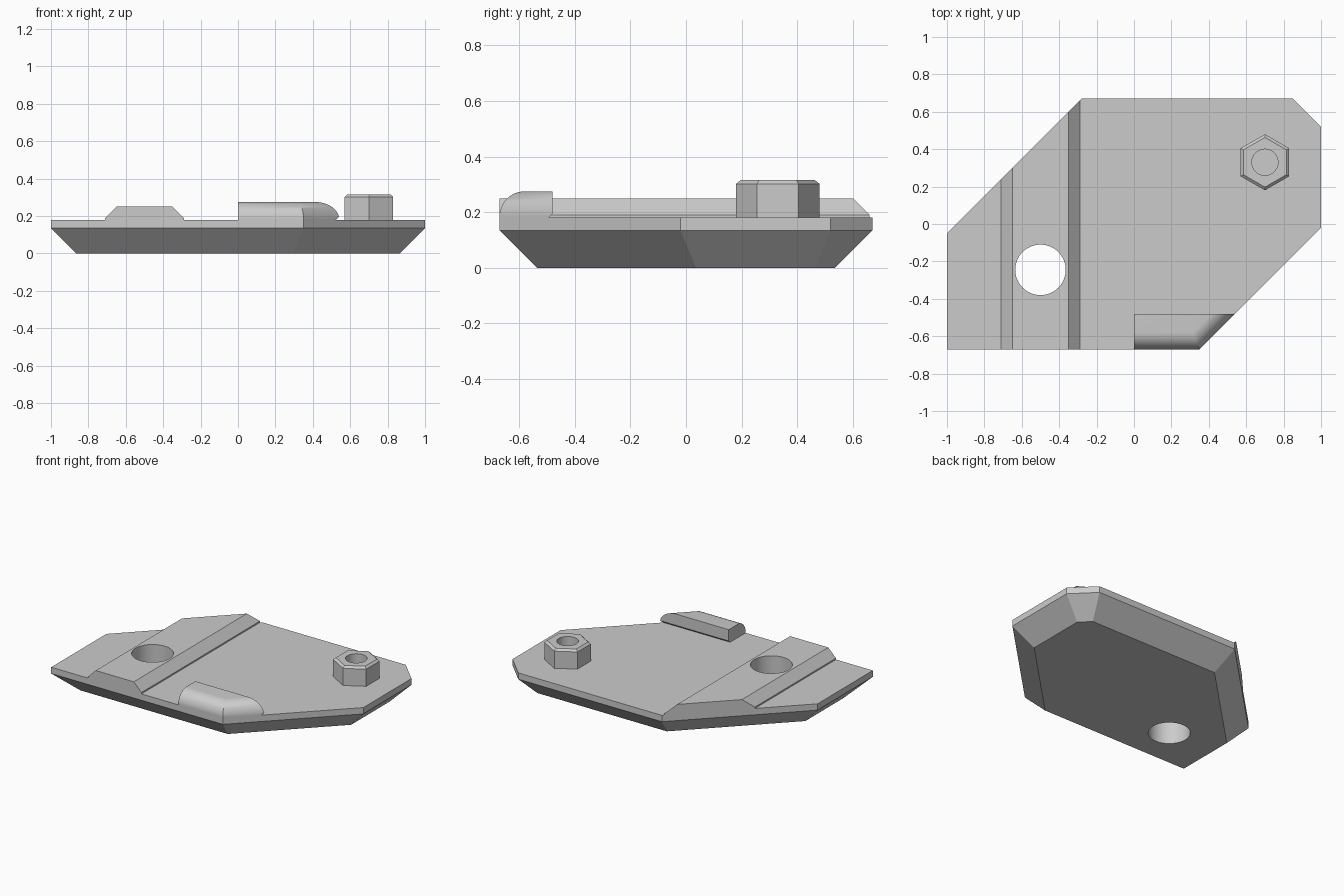
import bpy, bmesh, math
from mathutils import Vector

cube = bpy.data.objects.get("Cube")
if cube:
    bpy.data.objects.remove(cube, do_unlink=True)

grey = bpy.data.materials.new("plain grey")
grey.use_nodes = True
GREY = (0.6, 0.6, 0.6, 1)
grey.diffuse_color = GREY
grey.node_tree.nodes["Principled BSDF"].inputs["Base Color"].default_value = GREY

TOP = 0.18          # upper face of the plate
FRONT = -0.67       # front edge of the plate


def loft(name, layers):
    """Closed solid from stacked horizontal outlines: [(z, [(x, y), ...]), ...]"""
    bm = bmesh.new()
    rings = [[bm.verts.new((x, y, z)) for x, y in outline] for z, outline in layers]
    for low, high in zip(rings, rings[1:]):
        n = len(low)
        for i in range(n):
            j = (i + 1) % n
            bm.faces.new((low[i], low[j], high[j], high[i]))
    bm.faces.new(rings[0][::-1])
    bm.faces.new(rings[-1])
    bmesh.ops.recalc_face_normals(bm, faces=bm.faces[:])
    mesh = bpy.data.meshes.new(name)
    bm.to_mesh(mesh)
    bm.free()
    mesh.materials.append(grey)
    obj = bpy.data.objects.new(name, mesh)
    bpy.context.collection.objects.link(obj)
    return obj


def inset(outline, d):
    """Move every side of a counter-clockwise outline inward by d."""
    pts = [Vector(p) for p in outline]
    result = []
    for i, p in enumerate(pts):
        a = (p - pts[i - 1]).normalized()
        b = (pts[(i + 1) % len(pts)] - p).normalized()
        na, nb = Vector((-a.y, a.x)), Vector((-b.y, b.x))
        result.append(tuple(p + (na + nb) * d / (1 + na.dot(nb))))
    return result


def ring(x, y, r, n, turn=0.0):
    return [(x + r * math.cos(turn + math.tau * i / n),
             y + r * math.sin(turn + math.tau * i / n)) for i in range(n)]


def drill(objects, x, y, r):
    """Cut a round vertical hole through the given objects."""
    outline = ring(x, y, r, 48)
    cutter = loft("hole_cutter", [(-0.2, outline), (0.6, outline)])
    cutter.hide_render = True
    for obj in objects:
        mod = obj.modifiers.new("hole", 'BOOLEAN')
        mod.operation = 'DIFFERENCE'
        mod.solver = 'EXACT'
        mod.object = cutter
        bpy.context.view_layer.objects.active = obj
        bpy.ops.object.modifier_apply(modifier=mod.name)
    bpy.data.objects.remove(cutter, do_unlink=True)


# Base plate with a wide chamfer underneath
outline = [(-1, FRONT), (0.35, FRONT), (1, -0.02), (1, 0.52),
           (0.85, 0.67), (-0.28, 0.67), (-1, -0.05)]
plate = loft("base_plate", [(0, inset(outline, 0.135)), (0.135, outline), (TOP, outline)])


# Raised strip, trimmed by the slanted back left edge
def strip(half):
    left, right = -0.5 - half, -0.5 + half
    return [(left, FRONT), (right, FRONT), (right, right + 0.95), (left, left + 0.95)]


ridge = loft("raised_strip", [(TOP, strip(0.21)), (0.19, strip(0.21)), (0.25, strip(0.15))])
drill([plate, ridge], -0.5, -0.245, 0.135)


# Front lug, rounded along the front and slanted edges, undercut at the back
def lug_layer(d, z):
    y, back = FRONT + d, -0.48 - max(0, 0.195 - z)
    slant = 1.02 - d * math.sqrt(2)
    return z, [(0, y), (y + slant, y), (back + slant, back), (0, back)]


R = 0.09
layers = [lug_layer(0, TOP), lug_layer(0, 0.185), lug_layer(0, 0.195)]
for i in range(2, 13):
    t = math.pi / 2 * i / 12
    layers.append(lug_layer(R * (1 - math.cos(t)), 0.185 + R * math.sin(t)))
lug = loft("front_lug", layers)

# Hexagonal nut with a chamfered top and a bore
hexagon = ring(0.7, 0.33, 0.15, 6, math.pi / 6)
nut = loft("hex_nut", [(TOP, hexagon), (0.302, hexagon), (0.316, inset(hexagon, 0.015))])
drill([nut], 0.7, 0.33, 0.07)

# Smooth the round surfaces, keep the edges sharp
bpy.ops.object.select_all(action='DESELECT')
for obj in (plate, ridge, lug, nut):
    obj.select_set(True)
bpy.context.view_layer.objects.active = plate
bpy.ops.object.shade_smooth_by_angle(angle=math.radians(30))
